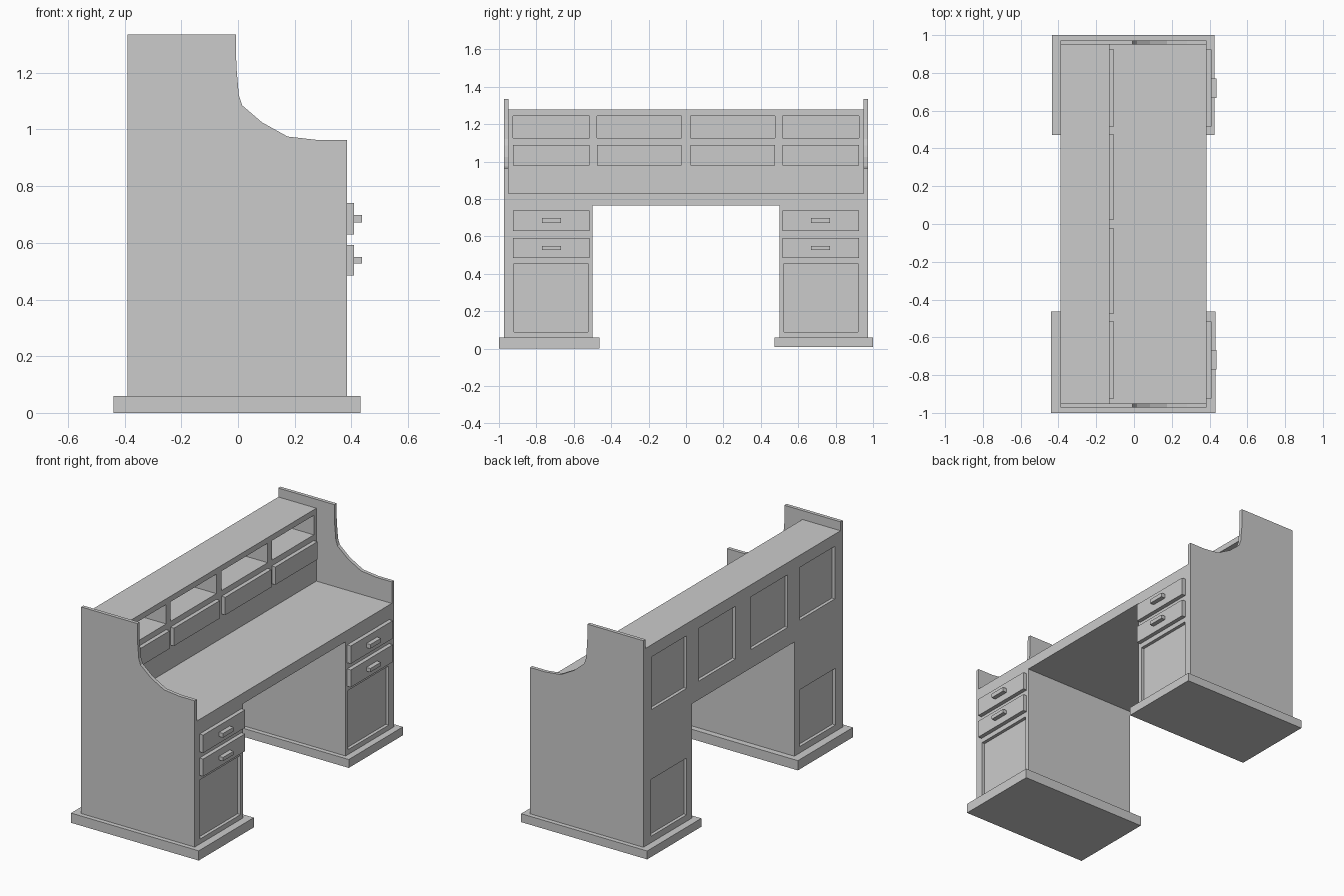
import bpy, bmesh

if "Cube" in bpy.data.objects:
    bpy.data.objects.remove(bpy.data.objects["Cube"])


def make_object(name, bm):
    bmesh.ops.recalc_face_normals(bm, faces=bm.faces)
    mesh = bpy.data.meshes.new(name)
    bm.to_mesh(mesh)
    bm.free()
    obj = bpy.data.objects.new(name, mesh)
    bpy.context.collection.objects.link(obj)
    return obj


def add_box(bm, x, y, z):
    verts = bmesh.ops.create_cube(bm, size=1)["verts"]
    for v in verts:
        v.co = [(a + b) / 2 + c * (b - a) for c, (a, b) in zip(v.co, (x, y, z))]


def box(name, x, y, z):
    bm = bmesh.new()
    add_box(bm, x, sorted(y), z)
    return make_object(name, bm)


def extrude_xz(name, profile, y0, y1):
    bm = bmesh.new()
    face = bm.faces.new([bm.verts.new((x, y0, z)) for x, z in profile])
    new = bmesh.ops.extrude_face_region(bm, geom=[face])["geom"]
    bmesh.ops.translate(bm, vec=(0, y1 - y0, 0),
                        verts=[g for g in new if isinstance(g, bmesh.types.BMVert)])
    return make_object(name, bm)


BACK, FRONT, HUTCH = -0.39, 0.385, -0.13
COLUMNS = [(-0.925, -0.515), (-0.475, -0.025), (0.025, 0.475), (0.515, 0.925)]
BACK_PANELS = [(-0.895, -0.55), (-0.435, -0.075), (0.075, 0.435), (0.55, 0.895)]

# Desk and hutch carcass
body = extrude_xz("desk_body", [(BACK, 0.06), (FRONT, 0.06), (FRONT, 0.83),
                                (HUTCH, 0.83), (HUTCH, 1.28), (BACK, 1.28)], -0.95, 0.95)

# Cutter: kneehole, cubbies, recessed back panels and doors
cut = bmesh.new()
add_box(cut, (-0.6, 0.6), (-0.5, 0.5), (-0.1, 0.765))
for y in COLUMNS:
    add_box(cut, (-0.355, 0.0), y, (1.125, 1.245))
for y in BACK_PANELS:
    add_box(cut, (-0.5, BACK + 0.02), y, (0.88, 1.205))
for y in [(-0.92, -0.525), (0.525, 0.92)]:
    add_box(cut, (FRONT - 0.02, 0.5), y, (0.09, 0.455))
for y in [(-0.9, -0.55), (0.55, 0.9)]:
    add_box(cut, (-0.5, BACK + 0.02), y, (0.1, 0.45))
cutter = make_object("recess_cutter", cut)
cutter.hide_render = True
cutter.hide_set(True)
mod = body.modifiers.new("recesses", "BOOLEAN")
mod.operation = "DIFFERENCE"
mod.solver = "EXACT"
mod.object = cutter

# Small drawer fronts under the cubbies
for i, y in enumerate(COLUMNS):
    box(f"hutch_drawer_{i + 1}", (HUTCH, -0.105), y, (0.98, 1.09))

# Scooped side panels, pedestal drawers and handles
side = [(BACK, 0.06), (FRONT, 0.06), (FRONT, 0.963), (0.28, 0.963), (0.175, 0.975),
        (0.085, 1.025), (0.015, 1.085), (0.003, 1.12), (-0.006, 1.225),
        (-0.007, 1.335), (BACK, 1.335)]
for s, label in ((-1, "left"), (1, "right")):
    extrude_xz(f"side_panel_{label}", side, s * 0.95, s * 0.972)
    for row, z, hz in (("upper", (0.63, 0.74), (0.672, 0.698)),
                       ("lower", (0.485, 0.592), (0.527, 0.55))):
        box(f"drawer_{row}_{label}", (FRONT, 0.41), (s * 0.515, s * 0.925), z)
        box(f"handle_{row}_{label}", (0.41, 0.437), (s * 0.667, s * 0.77), hz)

# Plinths
box("plinth_left", (-0.44, 0.432), (-1.0, -0.463), (0.0, 0.06))
box("plinth_right", (-0.435, 0.426), (0.472, 1.0), (0.008, 0.06))
